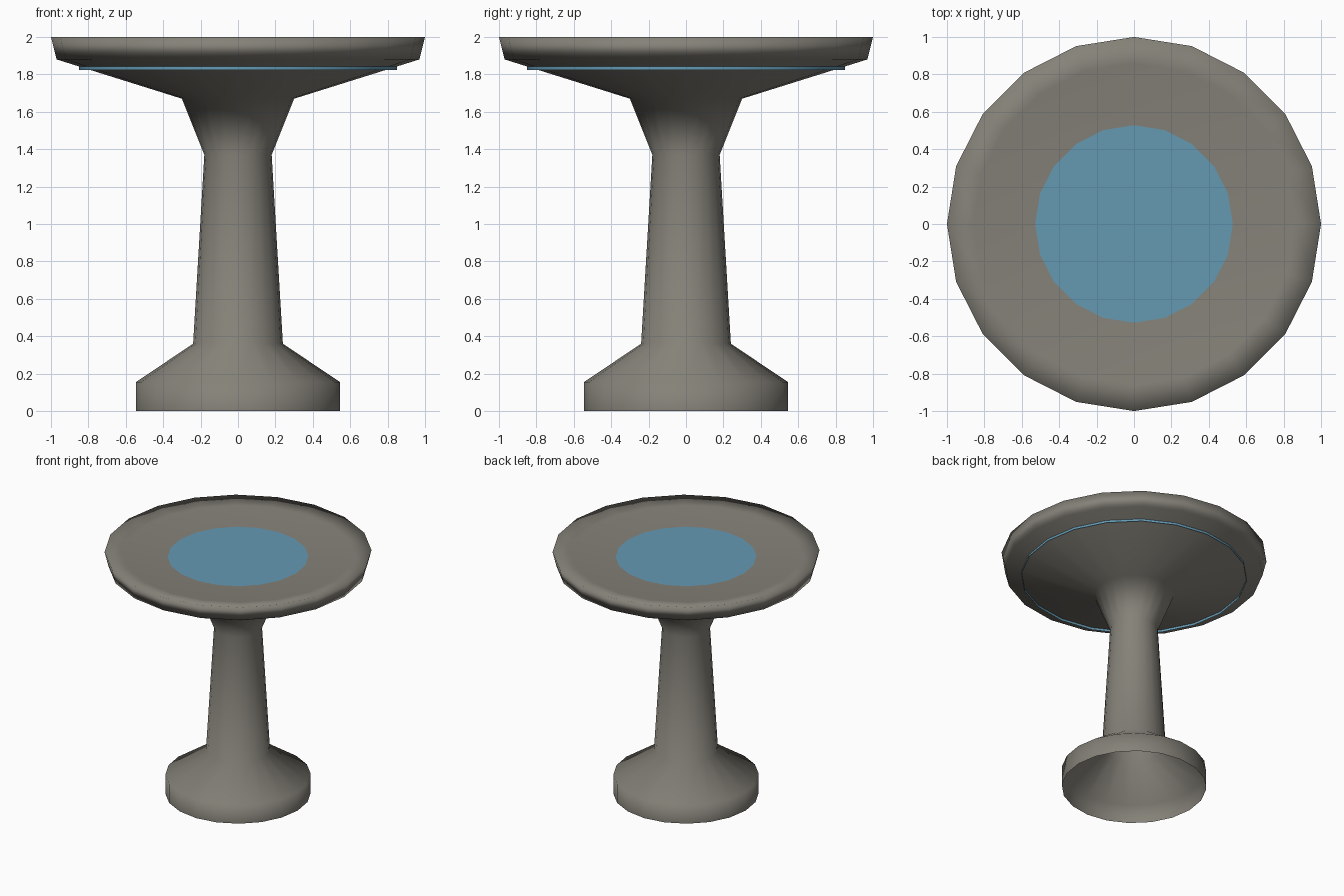
import bpy
from math import cos, sin, tau

if "Cube" in bpy.data.objects:
    bpy.data.objects.remove(bpy.data.objects["Cube"])

SIDES = 20


def lathe(name, profile, color):
    """Revolve (radius, z) points around z; a zero radius becomes a single pole."""
    verts, rings = [], []
    for r, z in profile:
        count = SIDES if r > 0 else 1
        rings.append([len(verts) + i for i in range(count)])
        verts += [(r * cos(tau * i / SIDES), r * sin(tau * i / SIDES), z)
                  for i in range(count)]
    faces = []
    for a, b in zip(rings, rings[1:]):
        for i in range(SIDES):
            j = (i + 1) % SIDES
            if len(b) == 1:
                faces.append((a[i], a[j], b[0]))
            else:
                faces.append((a[i], a[j], b[j], b[i]))
    mesh = bpy.data.meshes.new(name)
    mesh.from_pydata(verts, [], faces)
    mesh.polygons.foreach_set("use_smooth", [True] * len(faces))
    mesh.update()
    obj = bpy.data.objects.new(name, mesh)
    bpy.context.collection.objects.link(obj)
    mat = bpy.data.materials.new(name + "_color")
    mat.diffuse_color = color
    mat.use_nodes = True
    mat.node_tree.nodes["Principled BSDF"].inputs["Base Color"].default_value = mat.diffuse_color
    mesh.materials.append(mat)
    return obj


# Stone pedestal and shallow bowl, open underneath
basin = lathe("stone_basin", [
    (0.545, 0), (0.545, 0.155), (0.24, 0.36), (0.18, 1.37), (0.30, 1.67),
    (0.97, 1.88), (1.0, 2.0), (0.86, 1.977), (0, 1.92)], (0.235, 0.222, 0.19, 1))

# Let the broad faces dominate the smooth shading
weighted = basin.modifiers.new("area_shading", 'WEIGHTED_NORMAL')
weighted.mode = 'FACE_AREA'

# Water: a wide disc with a skirt, open below; it shows where the bowl dips
# under it, and its lower edge peeks out beneath the bowl
water = lathe("water", [(0.85, 1.823), (0.85, 1.955), (0, 1.955)],
              (0.13, 0.32, 0.45, 1))
for face in water.data.polygons:
    face.use_smooth = abs(face.normal.z) < 0.5
